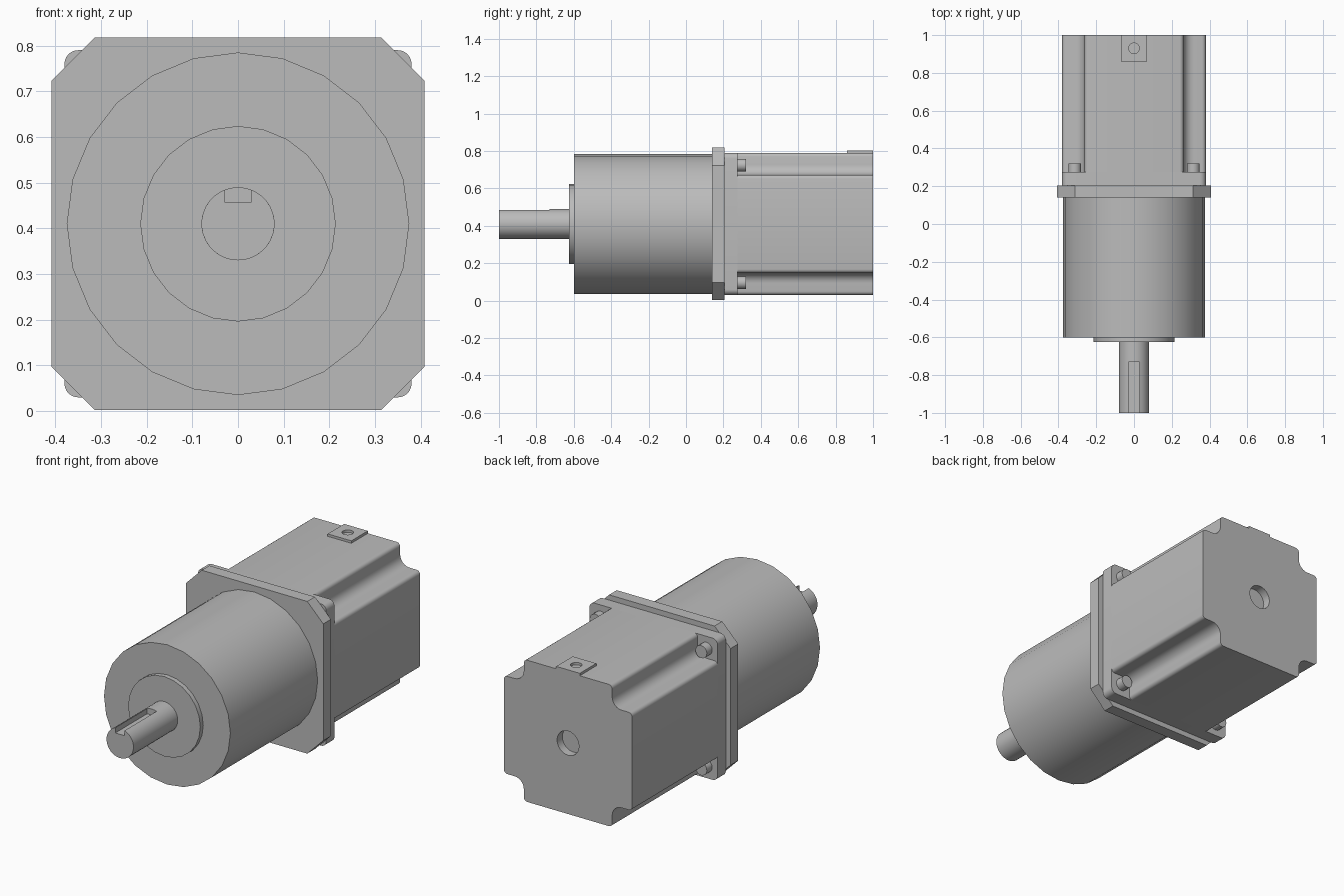
import bpy, bmesh
from math import sin, cos, pi, radians, asin

if "Cube" in bpy.data.objects:
    bpy.data.objects.remove(bpy.data.objects["Cube"])

AXIS_Z = 0.41   # height of the shaft axis

grey = bpy.data.materials.new("plain grey metal")
grey.use_nodes = True
COLOUR = (0.5, 0.5, 0.5, 1)
grey.diffuse_color = COLOUR
grey.node_tree.nodes["Principled BSDF"].inputs["Base Color"].default_value = COLOUR


def prism(name, points, y0, y1):
    """Extrude an (x, z) outline, given around the shaft axis, along y."""
    bm = bmesh.new()
    face = bm.faces.new([bm.verts.new((x, y0, z + AXIS_Z)) for x, z in points])
    side = bmesh.ops.extrude_face_region(bm, geom=[face])["geom"]
    moved = [v for v in side if isinstance(v, bmesh.types.BMVert)]
    bmesh.ops.translate(bm, verts=moved, vec=(0, y1 - y0, 0))
    bmesh.ops.recalc_face_normals(bm, faces=bm.faces)
    mesh = bpy.data.meshes.new(name)
    bm.to_mesh(mesh)
    bm.free()
    mesh.materials.append(grey)
    obj = bpy.data.objects.new(name, mesh)
    bpy.context.collection.objects.link(obj)
    return obj


def arc(cx, cz, r, start, end, steps):
    """Points on an arc, angles in degrees."""
    angles = [radians(start + (end - start) * i / steps) for i in range(steps + 1)]
    return [(cx + r * cos(a), cz + r * sin(a)) for a in angles]


def circle(r, sides, cx=0, cz=0):
    return arc(cx, cz, r, 90, 450, sides)[:-1]


def four_corners(corner):
    """Repeat the outline of one corner by quarter turns."""
    points = []
    for _ in range(4):
        points += corner
        corner = [(-z, x) for x, z in corner]
    return points


def cut(obj, cutter):
    mod = obj.modifiers.new("cut", "BOOLEAN")
    mod.operation = "DIFFERENCE"
    mod.solver = "EXACT"
    mod.object = cutter
    bpy.context.view_layer.objects.active = obj
    bpy.ops.object.modifier_apply(modifier=mod.name)
    bpy.data.objects.remove(cutter)


parts = []

# Gearbox housing and its raised front boss
parts.append(prism("gearbox_housing", circle(0.375, 24), -0.6, 0.14))
parts.append(prism("front_boss", circle(0.214, 24), -0.625, -0.6))

# Output shaft: plain at the root, with an open keyway toward the tip
R, KEY = 0.08, 0.028
half = asin(KEY / R) * 180 / pi
keyed = arc(0, 0, R, 90 + half, 450 - half, 30) + [(KEY, 0.047), (-KEY, 0.047)]
parts.append(prism("shaft_root", circle(R, 32), -0.73, -0.625))
parts.append(prism("shaft_keyed_end", keyed, -1, -0.73))

# Chamfered adapter plate
parts.append(prism("adapter_plate", four_corners([(0.408, 0.313), (0.313, 0.408)]), 0.14, 0.205))

# Motor flange with rounded corners
H = 0.38
parts.append(prism("motor_flange", four_corners(arc(H - 0.03, H - 0.03, 0.03, 0, 90, 6)), 0.205, 0.275))

# Motor body with a filleted notch along each corner
WALL, FILLET, EDGE = 0.262, 0.055, 0.02
notch = (arc(H - EDGE, WALL - EDGE, EDGE, 0, 90, 4)
         + arc(WALL + FILLET, WALL + FILLET, FILLET, 270, 180, 6)
         + arc(WALL - EDGE, H - EDGE, EDGE, 0, 90, 4))
body = prism("motor_body", four_corners(notch), 0.275, 1)
cut(body, prism("rear_hole_cutter", circle(0.065, 24), 0.955, 1.1))
parts.append(body)

# Small tab on top with a round hole
tab = prism("top_tab", [(-0.07, 0.379), (0.07, 0.379), (0.07, 0.393), (-0.07, 0.393)], 0.86, 1)
bpy.ops.mesh.primitive_cylinder_add(vertices=20, radius=0.028, depth=0.1,
                                    location=(0, 0.93, AXIS_Z + H))
cut(tab, bpy.context.object)
parts.append(tab)

# Flange screws in the four notches
for side, sx in (("right", -1), ("left", 1)):
    for level, sz in (("lower", -1), ("upper", 1)):
        outline = circle(0.034, 16, sx * 0.314, sz * 0.314)
        parts.append(prism(f"{level}_{side}_screw", outline, 0.275, 0.32))

# Smooth the round sides, keep real edges sharp
bpy.ops.object.select_all(action="DESELECT")
for part in parts:
    part.select_set(True)
bpy.context.view_layer.objects.active = parts[0]
bpy.ops.object.shade_smooth_by_angle(angle=radians(30))
